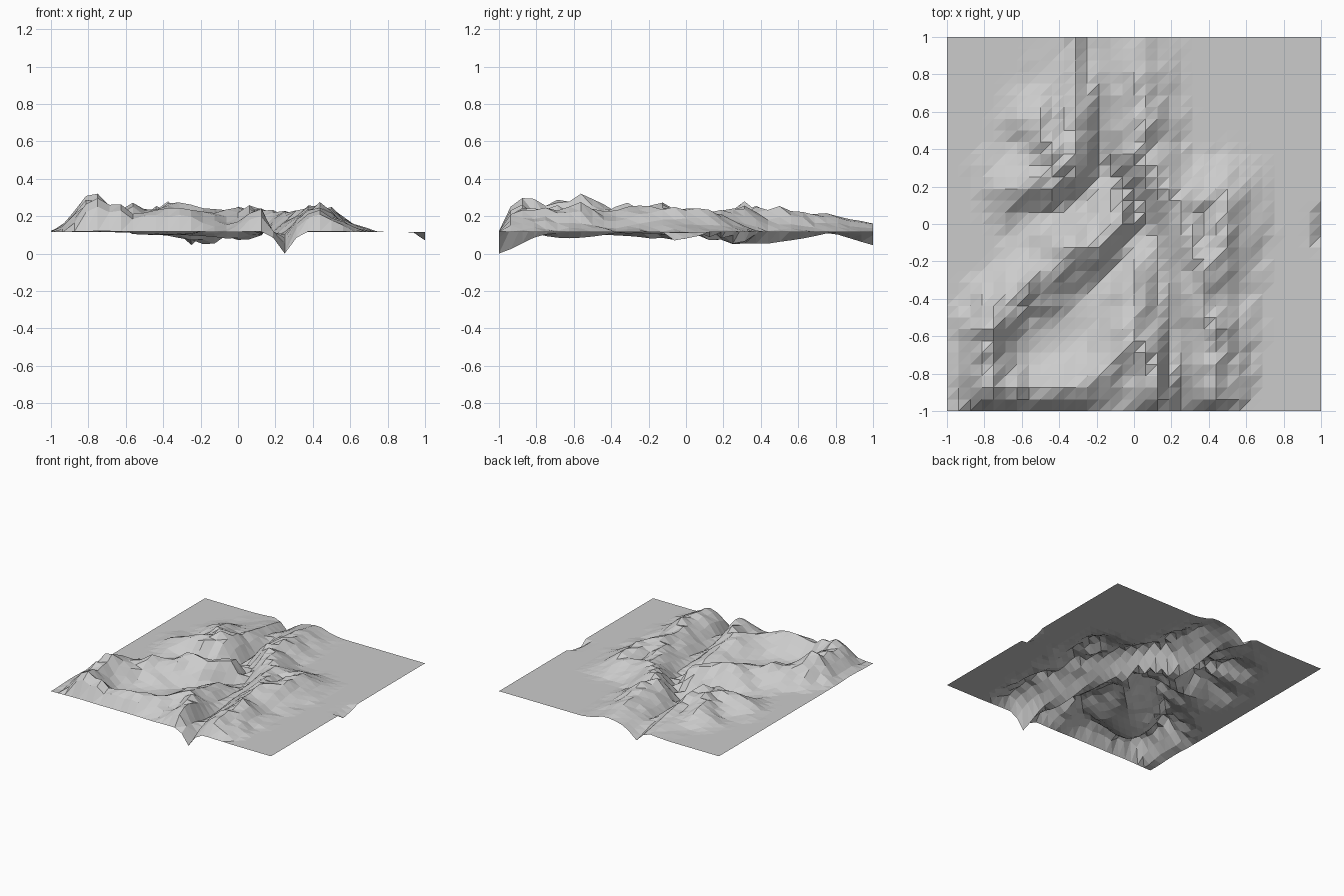
import bpy
import math
from mathutils import Vector, noise

N = 32            # cells per side
BASE = 0.115      # level of the flat plain

# Ridge crest lines: x, y, crest height
ridges = [
    # western crest running into the centre
    [(-.74, -.88, .30), (-.80, -.72, .27), (-.76, -.56, .32), (-.68, -.42, .25), (-.44, -.25, .24),
     (-.36, -.14, .28), (-.17, -.10, .24), (-.04, .04, .25)],
    # southern crest
    [(-.74, -.88, .30), (-.56, -.88, .23), (-.30, -.88, .24), (-.16, -.78, .22), (-.03, -.60, .24),
     (.01, -.42, .20), (-.05, -.2, .17)],
    [(-.03, -.60, .24), (.10, -.72, .24), (.13, -.87, .25)],
    # north-western crest
    [(-.62, .20, .21), (-.46, .25, .24), (-.38, .31, .26), (-.29, .44, .22), (-.29, .62, .18),
     (-.32, .97, .13)],
    [(-.40, .33, .26), (-.50, .55, .21)],
    # eastern crest and its spurs
    [(0, .95, .17), (.02, .75, .21), (.05, .55, .235), (.03, .36, .25), (.12, .25, .25),
     (.24, .10, .22), (.30, -.10, .23), (.40, -.25, .25), (.36, -.42, .22), (.44, -.55, .25),
     (.42, -.75, .25), (.42, -.92, .22)],
    [(.24, .12, .21), (.48, .16, .22), (.48, -.05, .25), (.43, -.25, .24)],
]

# Valley floors: half width, then x, y, floor height
valleys = [
    (.13, [(-.52, -.68, .10), (-.32, -.55, .10)]),
    (.055, [(-.25, 1, .045), (-.23, .80, .10), (-.19, .62, .08), (-.20, .48, .055),
            (-.16, .30, .045), (-.02, .16, .09), (.06, .0, .08), (.13, -.25, .11),
            (.18, -.5, .09), (.22, -.8, .065), (.25, -1, 0)]),
    (.055, [(-.16, .28, .045), (-.27, .12, .07), (-.42, .06, .10), (-.62, .02, .11)]),
    (.06, [(.08, -.05, .08), (0, -.08, .065), (-.13, -.27, .09), (-.3, -.43, .10)]),
    (.035, [(1, -.06, .07), (1, .05, .09)]),
]


def nearest(p, line):
    """Distance to a polyline and the interpolated height there."""
    best = (9, 0)
    for a, b in zip(line, line[1:]):
        a, b = Vector(a), Vector(b)
        d = (b - a).xy
        t = max(0, min(1, (p - a.xy).dot(d) / d.length_squared))
        q = a.lerp(b, t)
        best = min(best, ((p - q.xy).length, q.z))
    return best


def height(x, y):
    p = Vector((x, y))
    rise = 0
    rough = noise.noise(Vector((x * 8, y * 8, 3)))
    for line in ridges:
        d, h = nearest(p, line)
        d = max(0, d - .02)
        width = .24 * (1 + .35 * rough)
        if d < width:
            rise = max(rise, (h - BASE) * (1 - d / width) ** 1.5 * (1 + .12 * rough))
    rise += .25 * rise * noise.noise(Vector((x * 17, y * 17, 8)))
    # fall back to the plain at the front and left borders
    rise *= min(1, (y + 1.004) / .075) * min(1, (x + 1.05) / .15)
    z = BASE + rise
    for s, line in valleys:
        d, floor = nearest(p, line)
        z += (floor - z) * math.exp(-(d / s) ** 2)
    return max(0, min(.32, z))


# Terrain sheet with every cell split along the same diagonal
verts = []
for j in range(N + 1):
    for i in range(N + 1):
        x, y = -1 + 2 * i / N, -1 + 2 * j / N
        verts.append((x, y, height(x, y)))
faces = []
for j in range(N):
    for i in range(N):
        a = j * (N + 1) + i
        b, c, d = a + 1, a + N + 2, a + N + 1
        faces += [(a, b, c), (a, c, d)]

mesh = bpy.data.meshes.new("terrain")
mesh.from_pydata(verts, [], faces)
mesh.update()
terrain = bpy.data.objects.new("terrain", mesh)
bpy.context.collection.objects.link(terrain)
